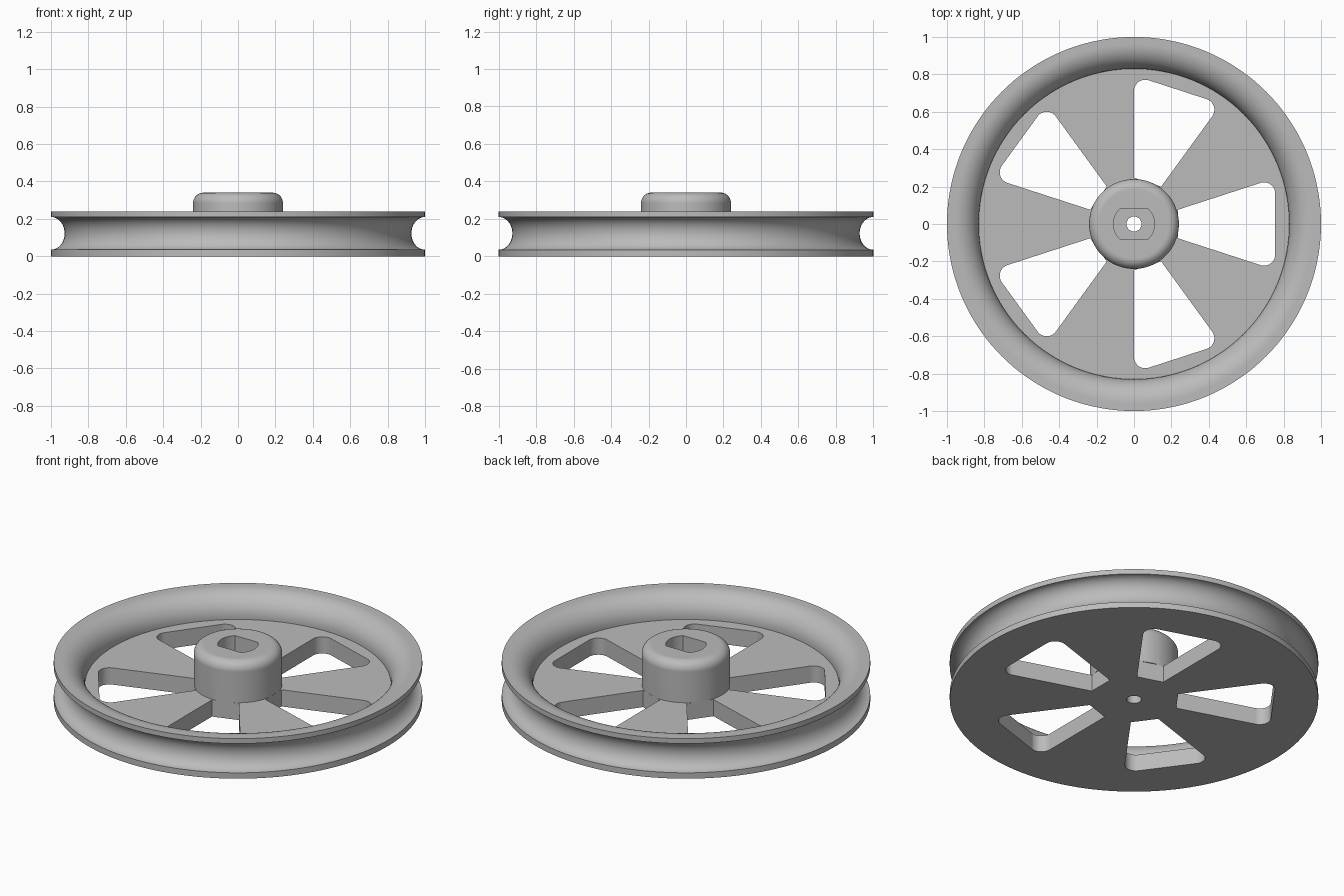
import bpy, bmesh, math
from mathutils import Matrix

SEGMENTS = 144
WEB_TOP = 0.10
RIM_TOP = 0.24
HUB_TOP = 0.34

cube = bpy.data.objects.get("Cube")
if cube:
    bpy.data.objects.remove(cube, do_unlink=True)

grey = bpy.data.materials.new("light grey")
grey.use_nodes = True
colour = (0.5, 0.5, 0.5, 1)
grey.diffuse_color = colour
grey.node_tree.nodes["Principled BSDF"].inputs["Base Color"].default_value = colour


def arc(cx, cy, rx, ry, start, end, steps):
    """Points along an elliptical arc, angles in degrees."""
    angles = [math.radians(start + (end - start) * i / steps) for i in range(steps + 1)]
    return [(cx + rx * math.cos(a), cy + ry * math.sin(a)) for a in angles]


def make_object(name, bm):
    bmesh.ops.recalc_face_normals(bm, faces=bm.faces)
    mesh = bpy.data.meshes.new(name)
    bm.to_mesh(mesh)
    bm.free()
    mesh.materials.append(grey)
    obj = bpy.data.objects.new(name, mesh)
    bpy.context.collection.objects.link(obj)
    return obj


def lathe(name, profile):
    """Revolve a closed (radius, height) profile round z."""
    bm = bmesh.new()
    rings = []
    for i in range(SEGMENTS):
        a = 2 * math.pi * i / SEGMENTS
        rings.append([bm.verts.new((r * math.cos(a), r * math.sin(a), z)) for r, z in profile])
    n = len(profile)
    for i, ring in enumerate(rings):
        following = rings[(i + 1) % SEGMENTS]
        for j in range(n):
            k = (j + 1) % n
            bm.faces.new((ring[j], following[j], following[k], ring[k]))
    return make_object(name, bm)


def add_prism(bm, outline, bottom, top, angle=0):
    turn = Matrix.Rotation(angle, 3, "Z")
    lower = [bm.verts.new(turn @ v.co) if hasattr(v, "co") else
             bm.verts.new(turn @ Matrix.Translation((v[0], v[1], bottom)).translation)
             for v in outline]
    face = bm.faces.new(lower)
    result = bmesh.ops.extrude_face_region(bm, geom=[face])
    moved = [g for g in result["geom"] if isinstance(g, bmesh.types.BMVert)]
    bmesh.ops.translate(bm, verts=moved, vec=(0, 0, top - bottom))


def cut(target, cutter):
    mod = target.modifiers.new("cut", "BOOLEAN")
    mod.operation = "DIFFERENCE"
    mod.solver = "EXACT"
    mod.object = cutter
    bpy.context.view_layer.objects.active = target
    bpy.ops.object.modifier_apply(modifier=mod.name)
    bpy.data.objects.remove(cutter, do_unlink=True)


# Wheel section: flat underside, grooved rim, rounded inner lip, web and hub
inner, lip, hub, hub_round = 0.83, 0.13, 0.24, 0.055
profile = [(0.04, 0), (1, 0)]
profile += arc(1, 0.1225, 0.073, 0.0875, 270, 90, 20)
profile += [(1, RIM_TOP)]
profile += arc(inner + lip, RIM_TOP - lip, lip, lip, 90, 180, 14)
profile += [(inner, WEB_TOP), (hub, WEB_TOP)]
profile += arc(hub - hub_round, HUB_TOP - hub_round, hub_round, hub_round, 0, 90, 10)
profile += [(0.04, HUB_TOP)]
wheel = lathe("pulley_wheel", profile)

# Five wedge-shaped openings with rounded outer corners
half = math.radians(18)
near, far, corner = 0.235, 0.755, 0.06
cx = far - corner
cy = cx * math.tan(half) - corner / math.cos(half)
upper = arc(cx, cy, corner, corner, 0, 108, 10) + [(near, near * math.tan(half))]
outline = upper + [(x, -y) for x, y in reversed(upper)]
bm = bmesh.new()
for i in range(5):
    add_prism(bm, outline, -0.1, WEB_TOP + 0.002, i * math.tau / 5)
cut(wheel, make_object("opening_cutter", bm))

# Axle socket with two flat sides
flat = math.degrees(math.asin(0.08 / 0.11))
outline = arc(0, 0, 0.11, 0.11, -flat, flat, 12) + arc(0, 0, 0.11, 0.11, 180 - flat, 180 + flat, 12)
bm = bmesh.new()
add_prism(bm, outline, WEB_TOP, HUB_TOP + 0.1)
cut(wheel, make_object("socket_cutter", bm))

# Smooth curved surfaces, crisp edges
bpy.ops.object.select_all(action="DESELECT")
wheel.select_set(True)
bpy.context.view_layer.objects.active = wheel
bpy.ops.object.shade_smooth_by_angle(angle=math.radians(30))
weighted = wheel.modifiers.new("weighted normals", "WEIGHTED_NORMAL")
weighted.keep_sharp = True
